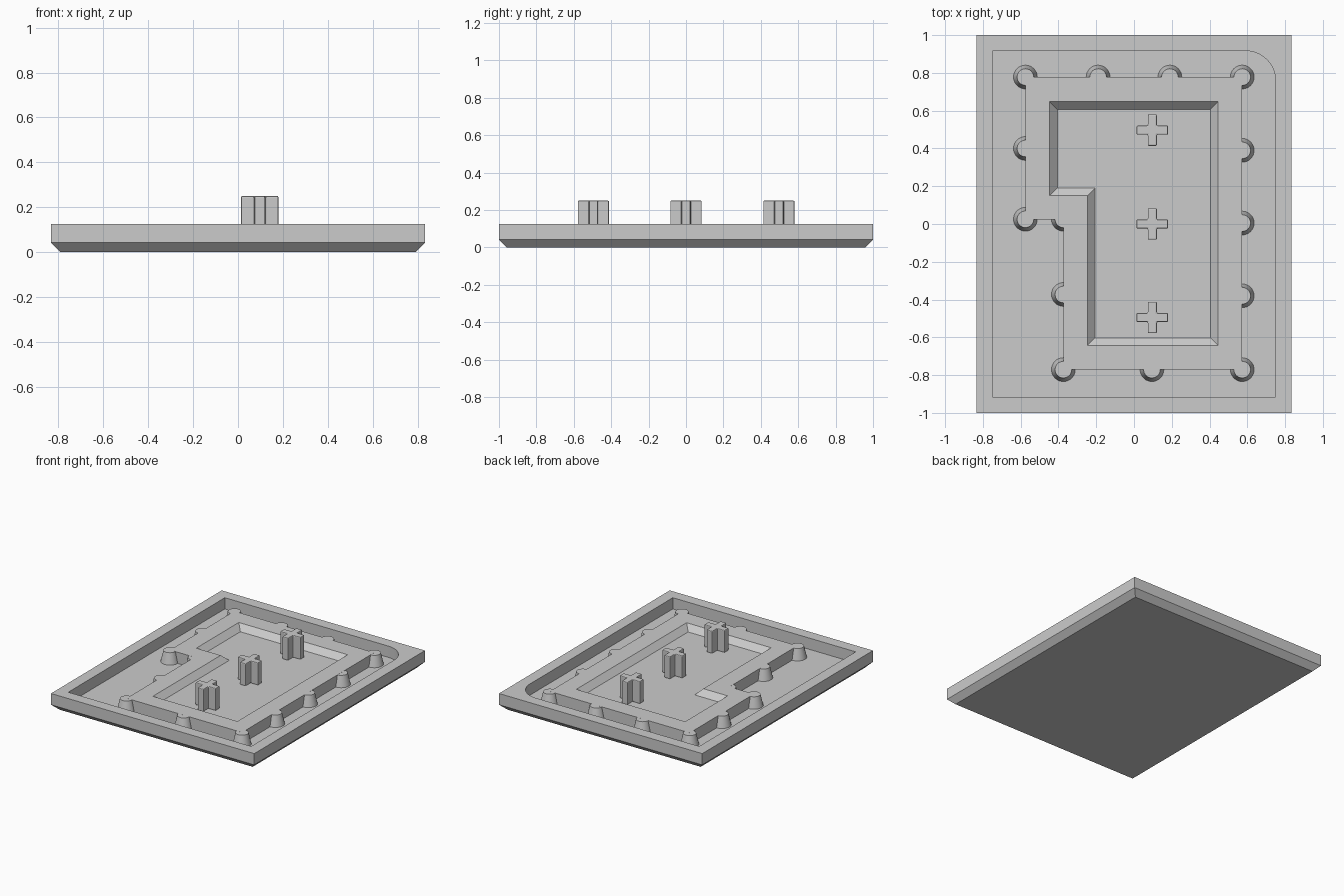
import bpy, bmesh, math

if "Cube" in bpy.data.objects:
    bpy.data.objects.remove(bpy.data.objects["Cube"])

UNIT = 1 / 12
HALF = UNIT / 2
RIM = 1.5 * UNIT      # top of rim and island
FLOOR = HALF          # floor of the moat
YARD = UNIT           # floor of the sunken yard

grey = bpy.data.materials.new("stone_grey")
grey.use_nodes = True
COLOUR = (0.6, 0.6, 0.6, 1)
grey.diffuse_color = COLOUR
grey.node_tree.nodes["Principled BSDF"].inputs["Base Color"].default_value = COLOUR


def finish(bm, name, location=(0, 0, 0)):
    bmesh.ops.recalc_face_normals(bm, faces=bm.faces[:])
    mesh = bpy.data.meshes.new(name)
    bm.to_mesh(mesh)
    bm.free()
    obj = bpy.data.objects.new(name, mesh)
    obj.location = location
    mesh.materials.append(grey)
    bpy.context.collection.objects.link(obj)
    return obj


def rectangle(x, y):
    return [(-x, -y), (x, -y), (x, y), (-x, y)]


def l_shape(left, right, bottom, top, notch_x, notch_y, inset=0):
    l, r, b, t = left + inset, right - inset, bottom + inset, top - inset
    nx, ny = notch_x + inset, notch_y + inset
    return [(nx, b), (r, b), (r, t), (l, t), (l, ny), (nx, ny)]


def loop(bm, points, z):
    return [bm.verts.new((x, y, z)) for x, y in points]


def walls(bm, a, b):
    for i in range(len(a)):
        j = (i + 1) % len(a)
        bm.faces.new((a[i], a[j], b[j], b[i]))


def fill_between(bm, a, b):
    edges = []
    for ring in (a, b):
        for i in range(len(ring)):
            pair = (ring[i - 1], ring[i])
            edges.append(bm.edges.get(pair) or bm.edges.new(pair))
    bmesh.ops.triangle_fill(bm, use_beauty=True, edges=edges)


# Outlines: tray, moat with one rounded corner, island and yard
W, D = 10 * UNIT, 1.0
MX, MY, R = W - UNIT, D - UNIT, 0.16
moat = [(-MX, -MY), (MX, -MY)]
for i in range(17):
    a = math.radians(90 * i / 16)
    moat.append((MX - R + R * math.cos(a), MY - R + R * math.sin(a)))
moat.append((-MX, MY))
LEFT, RIGHT, FRONT, BACK, NX, NY = -0.575, 0.573, -0.771, 0.778, -0.374, 0.025
island = l_shape(LEFT, RIGHT, FRONT, BACK, NX, NY)
yard = (-0.447, 0.446, -0.644, 0.648, -0.247, 0.15)

# Tray with island and sunken yard as one closed mesh
bm = bmesh.new()
base = loop(bm, rectangle(W - HALF, D - HALF), 0)
side = loop(bm, rectangle(W, D), FLOOR)
rim_outer = loop(bm, rectangle(W, D), RIM)
rim_inner = loop(bm, moat, RIM)
moat_outer = loop(bm, moat, FLOOR)
island_foot = loop(bm, island, FLOOR)
island_top = loop(bm, island, RIM)
yard_edge = loop(bm, l_shape(*yard), RIM)
yard_floor = loop(bm, l_shape(*yard, inset=HALF), YARD)
bm.faces.new(base)
walls(bm, base, side)
walls(bm, side, rim_outer)
walls(bm, rim_inner, moat_outer)
walls(bm, island_foot, island_top)
walls(bm, yard_edge, yard_floor)
bm.faces.new(yard_floor)
fill_between(bm, rim_outer, rim_inner)
fill_between(bm, moat_outer, island_foot)
fill_between(bm, island_top, yard_edge)
finish(bm, "tray")

# Tapered round turrets along the island edge
spots = [(LEFT, BACK), (-0.19, BACK), (0.19, BACK), (RIGHT, BACK),
         (RIGHT, 0.39), (RIGHT, 0.005), (RIGHT, -0.38), (RIGHT, FRONT),
         (0.095, FRONT), (NX, FRONT), (NX, -0.373), (NX, NY),
         (LEFT, NY), (LEFT, 0.4)]
for x, y in spots:
    height = RIM - FLOOR - 0.0003
    bm = bmesh.new()
    bmesh.ops.create_cone(bm, cap_ends=True, segments=32, radius1=0.063,
                          radius2=0.044, depth=height)
    turret = finish(bm, "turret", (x, y, FLOOR + height / 2))
    bpy.ops.object.select_all(action="DESELECT")
    turret.select_set(True)
    bpy.context.view_layer.objects.active = turret
    bpy.ops.object.shade_smooth_by_angle(angle=math.radians(35))

# Cross-shaped posts in the yard
ARM, THICK, TALL = UNIT, 0.024, 3 * UNIT
corner = [(ARM, -THICK), (ARM, THICK), (THICK, THICK)]
plus = []
for turn in range(4):
    for x, y in corner:
        for _ in range(turn):
            x, y = -y, x
        plus.append((x, y))
for y in (-0.495, 0, 0.497):
    bm = bmesh.new()
    foot = loop(bm, plus, YARD)
    top = loop(bm, plus, TALL)
    walls(bm, foot, top)
    bm.faces.new(foot)
    bm.faces.new(top)
    post = finish(bm, "cross_post", (0.097, y, 0))
    bevel = post.modifiers.new("soft_edges", "BEVEL")
    bevel.width = 0.006
    bevel.segments = 2
